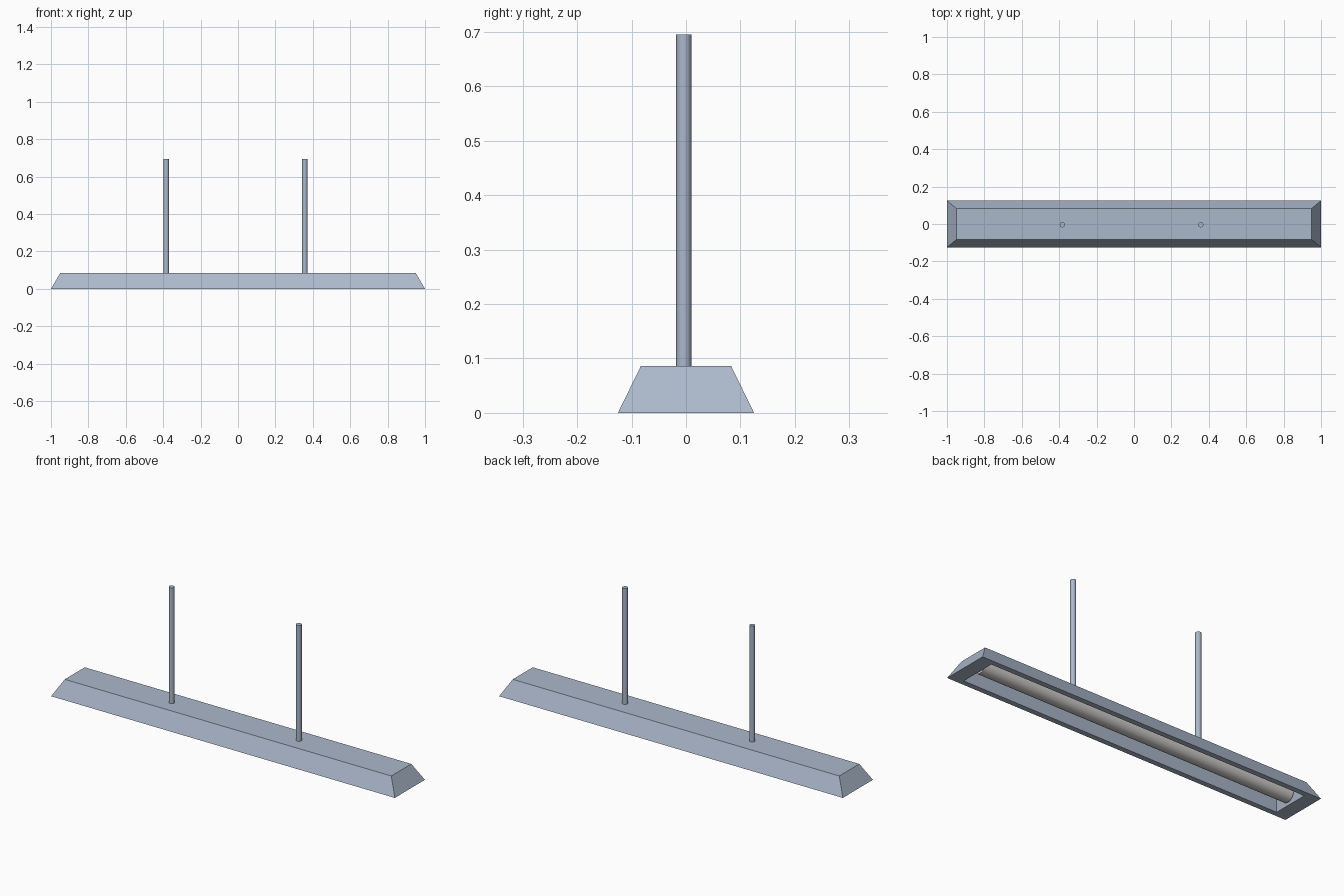
import bpy, bmesh, math

if "Cube" in bpy.data.objects:
    bpy.data.objects.remove(bpy.data.objects["Cube"])

def material(name, rgb):
    m = bpy.data.materials.new(name)
    m.diffuse_color = (*rgb, 1)
    m.use_nodes = True
    m.node_tree.nodes["Principled BSDF"].inputs["Base Color"].default_value = m.diffuse_color
    return m

METAL = material("blue_grey_metal", (0.41, 0.48, 0.60))
LAMP = material("warm_grey_lamp", (0.62, 0.61, 0.59))

def rect_shell(name, rings, mat):
    """Join rectangular rings (half x, half y, z) in order and cap both ends."""
    bm = bmesh.new()
    loops = [[bm.verts.new((sx * x, sy * y, z))
              for sx, sy in ((-1, -1), (1, -1), (1, 1), (-1, 1))]
             for x, y, z in rings]
    for a, b in zip(loops, loops[1:]):
        for i in range(4):
            j = (i + 1) % 4
            bm.faces.new((a[i], a[j], b[j], b[i]))
    bm.faces.new(loops[0])
    bm.faces.new(loops[-1])
    bmesh.ops.recalc_face_normals(bm, faces=bm.faces)
    me = bpy.data.meshes.new(name)
    bm.to_mesh(me)
    bm.free()
    me.materials.append(mat)
    ob = bpy.data.objects.new(name, me)
    bpy.context.collection.objects.link(ob)

def cylinder(name, r, depth, loc, mat, rot=(0, 0, 0), sides=24):
    bpy.ops.mesh.primitive_cylinder_add(vertices=sides, radius=r, depth=depth,
                                        location=loc, rotation=rot)
    ob = bpy.context.object
    ob.name = name
    ob.data.materials.append(mat)
    bpy.ops.object.shade_smooth_by_angle(angle=math.radians(35))

# Housing: sloped outside, flat rim underneath, hollow inside
rect_shell("housing", [(0.95, 0.083, 0.086), (1.0, 0.125, 0.0),
                       (0.925, 0.097, 0.0), (0.905, 0.073, 0.081)], METAL)

# Lamp tube lying in the hollow
cylinder("lamp_tube", 0.04, 1.82, (0, 0, 0.043), LAMP,
         rot=(0, math.pi / 2, 0), sides=32)

# Hanging rods
for side, x in (("left", -0.383), ("right", 0.357)):
    cylinder(side + "_hanging_rod", 0.014, 0.61, (x, -0.004, 0.39), METAL)
